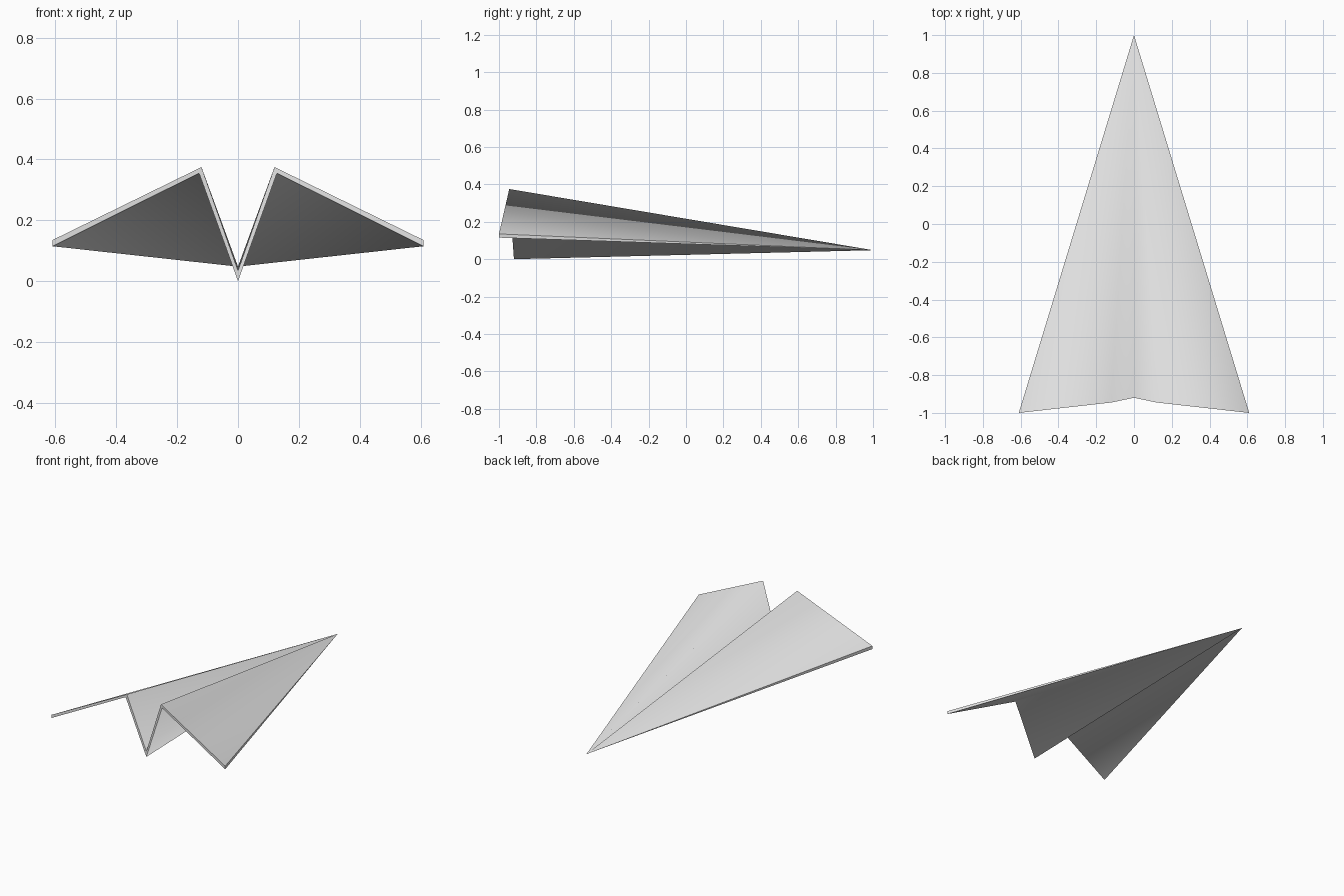
import bpy
import bmesh

cube = bpy.data.objects.get("Cube")
if cube:
    bpy.data.objects.remove(cube, do_unlink=True)

# Plain paper
paper = bpy.data.materials.new("paper_white")
paper.use_nodes = True
COLOUR = (0.8, 0.8, 0.8, 1)
paper.diffuse_color = COLOUR
paper.node_tree.nodes["Principled BSDF"].inputs["Base Color"].default_value = COLOUR

# Trailing edge from keel to wing tip, upper and lower side of the sheet
UPPER = [(0, -0.92, 0.035), (0.12, -0.945, 0.375), (0.61, -1, 0.135)]
LOWER = [(0, -0.92, 0), (0.128, -0.945, 0.355), (0.61, -1, 0.115)]
NOSE = (0, 1, 0.048)


def full_edge(half):
    """Mirror the half profile across the keel."""
    return [(-x, y, z) for x, y, z in reversed(half[1:])] + half


bm = bmesh.new()
nose = bm.verts.new(NOSE)
top = [bm.verts.new(p) for p in full_edge(UPPER)]
bottom = [bm.verts.new(p) for p in full_edge(LOWER)]

# Folded panels fan out from the nose, closed by the paper thickness
panels = []
rims = []
for i in range(len(top) - 1):
    panels.append(bm.faces.new((top[i], top[i + 1], nose)))
    panels.append(bm.faces.new((bottom[i + 1], bottom[i], nose)))
    rims.append(bm.faces.new((bottom[i], bottom[i + 1], top[i + 1], top[i])))
rims.append(bm.faces.new((bottom[0], top[0], nose)))
rims.append(bm.faces.new((top[-1], bottom[-1], nose)))
bmesh.ops.recalc_face_normals(bm, faces=bm.faces[:])

# Soft folds on the panels, crisp cut edges
for face in panels:
    face.smooth = True
for face in rims:
    for edge in face.edges:
        edge.smooth = False

mesh = bpy.data.meshes.new("paper_plane")
bm.to_mesh(mesh)
bm.free()
mesh.materials.append(paper)
plane = bpy.data.objects.new("paper_plane", mesh)
bpy.context.collection.objects.link(plane)
